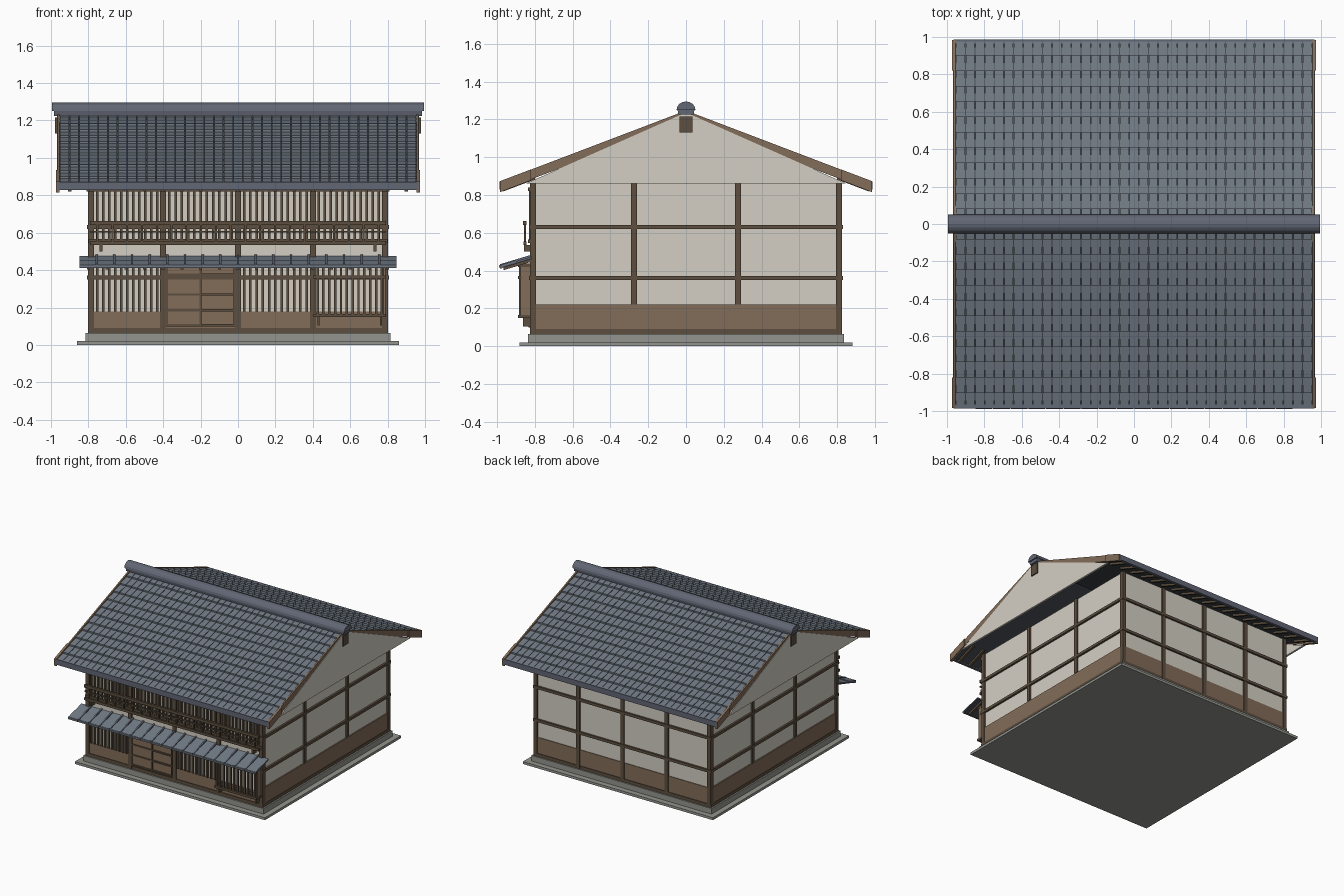
import bpy
import bmesh
import math

cube = bpy.data.objects.get("Cube")
if cube:
    bpy.data.objects.remove(cube)


def material(name, rgb):
    # sRGB bytes to linear
    lin = [((c / 255 + 0.055) / 1.055) ** 2.4 for c in rgb] + [1]
    m = bpy.data.materials.new(name)
    m.use_nodes = True
    m.diffuse_color = lin
    bsdf = m.node_tree.nodes["Principled BSDF"]
    bsdf.inputs["Base Color"].default_value = lin
    bsdf.inputs["Roughness"].default_value = 0.8
    return m


PLASTER = material("plaster", (212, 207, 196))
DARK = material("dark timber", (92, 78, 63))
WOOD = material("brown boards", (130, 108, 88))
TILE = material("slate tile", (112, 121, 131))
RIDGE = material("blue slate", (98, 103, 117))
UNDER = material("roof underlay", (72, 75, 82))
STONE = material("stone", (148, 148, 142))


def prism(bm, profile, x0, x1):
    """Extrude a (y, z) outline along x."""
    a = [bm.verts.new((x0, y, z)) for y, z in profile]
    b = [bm.verts.new((x1, y, z)) for y, z in profile]
    n = len(profile)
    bm.faces.new(a)
    bm.faces.new(b[::-1])
    for i in range(n):
        j = (i + 1) % n
        bm.faces.new((a[i], b[i], b[j], a[j]))


def part(name, mat, prisms):
    bm = bmesh.new()
    for profile, x0, x1 in prisms:
        prism(bm, profile, x0, x1)
    bmesh.ops.recalc_face_normals(bm, faces=bm.faces)
    me = bpy.data.meshes.new(name)
    bm.to_mesh(me)
    bm.free()
    me.materials.append(mat)
    ob = bpy.data.objects.new(name, me)
    bpy.context.scene.collection.objects.link(ob)
    return ob


def box(x0, x1, y0, y1, z0, z1):
    return [(y0, z0), (y1, z0), (y1, z1), (y0, z1)], x0, x1


def flip_y(items):
    return items + [([(-y, z) for y, z in p], a, b) for p, a, b in items]


def flip_x(items):
    return items + [(p, -b, -a) for p, a, b in items]


def bars(x0, x1, count, width, y0, y1, z0, z1):
    """Evenly spaced upright bars between two x positions."""
    step = (x1 - x0) / count
    mids = [x0 + step * (i + 0.5) for i in range(count)]
    return [box(m - width / 2, m + width / 2, y0, y1, z0, z1) for m in mids]


# Main sizes
WX, WY, TOP = 0.79, 0.815, 0.86
EAVE, PEAK, DROP = 0.985, 1.245, 0.375
FRONT = -WY
POSTS = (-0.785, -0.4, 0, 0.4, 0.785)

# Stone base and walls
part("foundation", STONE, [box(-0.86, 0.86, -0.88, 0.88, 0, 0.02),
                           box(-0.815, 0.815, -0.835, 0.835, 0.02, 0.065)])
part("walls", PLASTER, [box(-WX, WX, -WY, WY, 0.065, TOP)])
part("sill", DARK, [box(-0.803, 0.803, -0.825, 0.825, 0.065, 0.09)])
part("wainscot", WOOD, flip_x([box(WX - 0.01, 0.8, -WY, 0.82, 0.09, 0.22)])
     + [box(-0.8, 0.8, WY - 0.01, 0.82, 0.09, 0.22),
        box(-0.8, 0.8, -0.82, FRONT + 0.01, 0.09, 0.18)])

# Timber frame on all four sides
part("wall_posts", DARK,
     flip_y([box(x - 0.016, x + 0.016, 0.8, 0.826, 0.065, TOP) for x in POSTS])
     + flip_x([box(0.775, 0.803, y - 0.015, y + 0.015, 0.065 if abs(y) > 0.5 else 0.22, TOP)
               for y in (-0.808, -0.275, 0.275, 0.808)]))
part("wall_rails", DARK,
     [r for z in (0.36, 0.63) for r in
      flip_x([box(0.78, 0.806, -0.826, 0.826, z - 0.011, z + 0.011)])
      + flip_y([box(-0.806, 0.806, 0.8, 0.83, z - 0.011, z + 0.011)])])

# Front lattices, lower and upper storeys
lattice = []
for i in range(4):
    a, b = POSTS[i] + 0.016, POSTS[i + 1] - 0.016
    lattice += bars(a, b, 11, 0.013, -0.832, FRONT, 0.56, 0.83)
    if i in (0, 2):
        lattice += bars(a, b, 11, 0.013, -0.832, FRONT, 0.18, 0.43)
part("front_lattice", DARK, lattice)
part("front_beams", DARK, [box(-0.8, 0.8, -0.835, FRONT, z, z + 0.02)
                           for z in (0.545, 0.82)])

# Sliding doors
part("sliding_doors", WOOD, [box(-0.384, -0.203, -0.828, FRONT, 0.1, 0.42),
                             box(-0.197, -0.016, -0.823, FRONT, 0.1, 0.42)])
part("door_rails", DARK,
     [box(-0.384, -0.016, -0.833, FRONT, z - 0.006, z + 0.006)
      for z in (0.105, 0.185, 0.27, 0.375)]
     + [box(x - 0.005, x + 0.005, -0.833, FRONT, 0.1, 0.42)
        for x in (-0.38, -0.2, -0.02)])

# Projecting lattice window
part("window_lattice", DARK,
     bars(0.41, 0.785, 12, 0.013, -0.885, -0.872, 0.16, 0.44)
     + [box(0.405, 0.79, -0.888, FRONT, z, z + 0.018) for z in (0.148, 0.42)]
     + [box(0.405, 0.79, -0.888, -0.87, 0.355, 0.37)]
     + [box(x - 0.006, x + 0.006, -0.862, FRONT, 0.105, 0.15) for x in (0.43, 0.765)])
part("window_cheeks", WOOD, [box(x, x + 0.01, -0.875, FRONT, 0.165, 0.42)
                             for x in (0.407, 0.778)])

# Upper railing
part("railing", DARK,
     [box(-0.79, 0.79, -0.863, -0.845, 0.64, 0.662),
      box(-0.79, 0.79, -0.86, -0.845, 0.535, 0.555),
      box(-0.79, 0.79, -0.858, -0.847, 0.6, 0.61)]
     + bars(-0.79, 0.79, 20, 0.01, -0.858, -0.848, 0.55, 0.645)
     + flip_x([box(0.725, 0.74, -0.858, FRONT, 0.5, 0.535)]))


def slope(y):
    return PEAK - DROP * y / EAVE


def band(y0, y1, low, high):
    """Outline following the roof pitch, offset vertically."""
    return [(y0, slope(y0) + low), (y1, slope(y1) + low),
            (y1, slope(y1) + high), (y0, slope(y0) + high)]


# Main roof: underlay, stepped tile columns, rafters
part("roof_underlay", UNDER, flip_y([(band(0, 0.975, -0.04, -0.014), -0.955, 0.955)]))
ROWS, COLS, SPAN = 12, 37, 0.953
course = EAVE / ROWS
teeth = [(EAVE, slope(EAVE) - 0.02), (0, PEAK - 0.02)]
for r in range(ROWS):
    y0, y1 = r * course, (r + 1) * course
    teeth += [(y0, slope(y0) - 0.012), (y1, slope(y1))]
pitch = 2 * SPAN / COLS
part("roof_tiles", TILE, flip_y([(teeth, -SPAN + c * pitch + 0.002, -SPAN + (c + 1) * pitch - 0.002)
                                 for c in range(COLS)]))
part("rafters", DARK, flip_y([(band(0.8, 0.965, -0.058, -0.039), x - 0.009, x + 0.009)
                              for x in [-0.9 + 0.1 * i for i in range(19)]]))
part("eave_edge", RIDGE, flip_y([box(-0.966, 0.966, 0.965, 0.986, 0.828, 0.872)]))

# Gable ends
part("bargeboards", WOOD, flip_y(flip_x([(band(0, EAVE, -0.05, 0.002), 0.954, 0.966),
                                         (band(0.82, EAVE, -0.055, 0.003), 0.954, 0.974)])))
gable = [(-0.85, TOP), (0.85, TOP), (0, PEAK - 0.008)]
part("gable_panels", PLASTER, flip_x([(gable, 0.953, 0.969)]))
part("ridge_beam_ends", DARK, flip_x([box(0.94, 0.978, -0.035, 0.035, 1.13, 1.215)]))

# Ridge cap: rounded top over a narrower base
arc = [(0.05 * math.cos(math.pi * i / 8), 1.25 + 0.045 * math.sin(math.pi * i / 8))
       for i in range(9)]
part("ridge_cap", RIDGE, [(arc, -0.995, 0.995),
                          ([(-0.04, 1.225), (0.04, 1.225), (0.045, 1.252), (-0.045, 1.252)],
                           -0.985, 0.985)])


# Canopy over the entrance
def lean(y0, y1, low, high):
    def z(y):
        return 0.472 + 0.3 * (y + 0.82)
    return [(y0, z(y0) + low), (y1, z(y1) + low), (y1, z(y1) + high), (y0, z(y0) + high)]


part("canopy_deck", UNDER, [(lean(-0.98, FRONT, -0.012, -0.004), -0.845, 0.845)])
step = 1.7 / 18
part("canopy_tiles", TILE, [(lean(y0, y1, -0.005, h), -0.85 + i * step + 0.003, -0.85 + (i + 1) * step - 0.003)
                            for i in range(18)
                            for y0, y1, h in ((-0.99, -0.9, 0.006), (-0.905, FRONT, 0.001))])
part("canopy_ribs", RIDGE, [(lean(-0.985, FRONT, 0, 0.011), -0.85 + i * step - 0.006, -0.85 + i * step + 0.006)
                            for i in range(1, 18)])
part("canopy_edge", RIDGE, [box(-0.848, 0.848, -0.984, -0.974, 0.41, 0.43)])
part("canopy_rafters", DARK, [(lean(-0.965, FRONT, -0.026, -0.011), x - 0.008, x + 0.008)
                              for x in [-0.8 + 0.1 * i for i in range(17)]])
